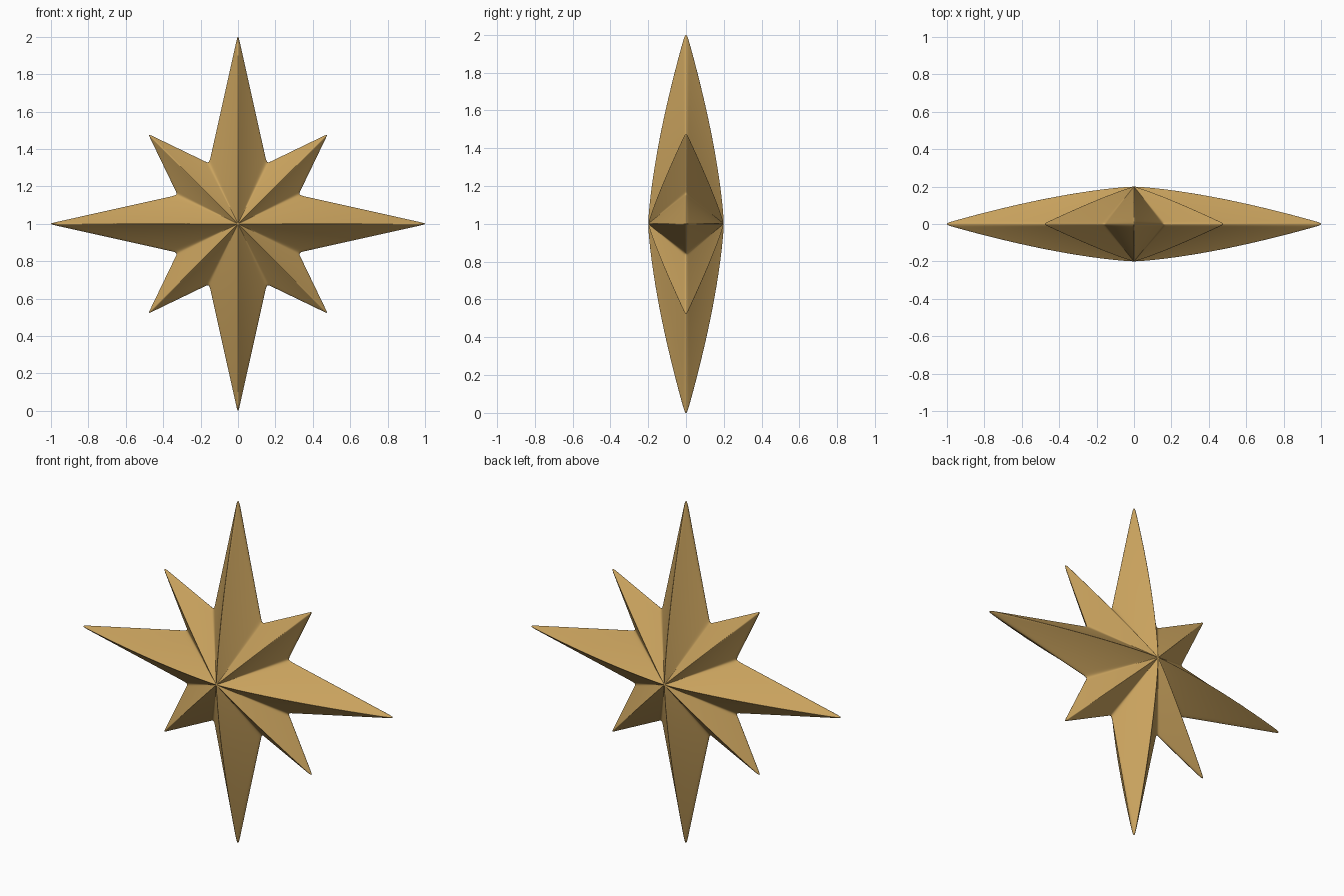
import bpy, bmesh
from math import sin, cos, radians
from mathutils import Vector

cube = bpy.data.objects.get("Cube")
if cube:
    bpy.data.objects.remove(cube, do_unlink=True)

gold = bpy.data.materials.new("warm gold")
gold.use_nodes = True
gold.diffuse_color = (0.58, 0.36, 0.11, 1)
gold.node_tree.nodes["Principled BSDF"].inputs["Base Color"].default_value = gold.diffuse_color

DEPTH = 0.2
# Spoke kinds: (radius, depth falloff power)
LONG, SHORT, VALLEY = (1.035, 1.5), (0.693, 1.15), (0.365, 1.0)
# Support loops near each spoke keep ridges crisp but softly rounded
STEPS = (0, 0.06, 0.2, 0.5, 0.8, 0.94)
RINGS = (0.06, 0.2, 0.4, 0.6, 0.8, 0.94)

# Spokes around the star, four repeats of long, valley, short, valley
spokes = []
for quarter in range(4):
    for angle, kind in ((0, LONG), (25.5, VALLEY), (45, SHORT), (64.5, VALLEY)):
        spokes.append((radians(90 * quarter + angle), *kind))


def spoke_point(spoke, t, side):
    angle, radius, power = spoke
    return Vector((radius * t * cos(angle), side * DEPTH * (1 - t ** power),
                   1 + radius * t * sin(angle)))


def add_ring(bm, t, side):
    ring = []
    for i, spoke in enumerate(spokes):
        a = spoke_point(spoke, t, side)
        b = spoke_point(spokes[(i + 1) % len(spokes)], t, side)
        ring += [bm.verts.new(a.lerp(b, s)) for s in STEPS]
    return ring


# Star shell: front centre, rings out to the rim, rings back to the rear centre
bm = bmesh.new()
front = bm.verts.new((0, -DEPTH, 1))
back = bm.verts.new((0, DEPTH, 1))
rings = [add_ring(bm, t, -1) for t in RINGS]
rings.append(add_ring(bm, 1, 1))
rings += [add_ring(bm, t, 1) for t in reversed(RINGS)]
count = len(rings[0])
for i in range(count):
    j = (i + 1) % count
    bm.faces.new((front, rings[0][i], rings[0][j]))
    bm.faces.new((back, rings[-1][j], rings[-1][i]))
    for inner, outer in zip(rings, rings[1:]):
        bm.faces.new((inner[i], outer[i], outer[j], inner[j]))
bmesh.ops.recalc_face_normals(bm, faces=bm.faces)
for face in bm.faces:
    face.smooth = True

mesh = bpy.data.meshes.new("eight_point_star")
bm.to_mesh(mesh)
bm.free()
mesh.materials.append(gold)
star = bpy.data.objects.new("eight_point_star", mesh)
bpy.context.collection.objects.link(star)

# Soften ridges, valleys and tips
soften = star.modifiers.new("soften", "SUBSURF")
soften.levels = soften.render_levels = 2
